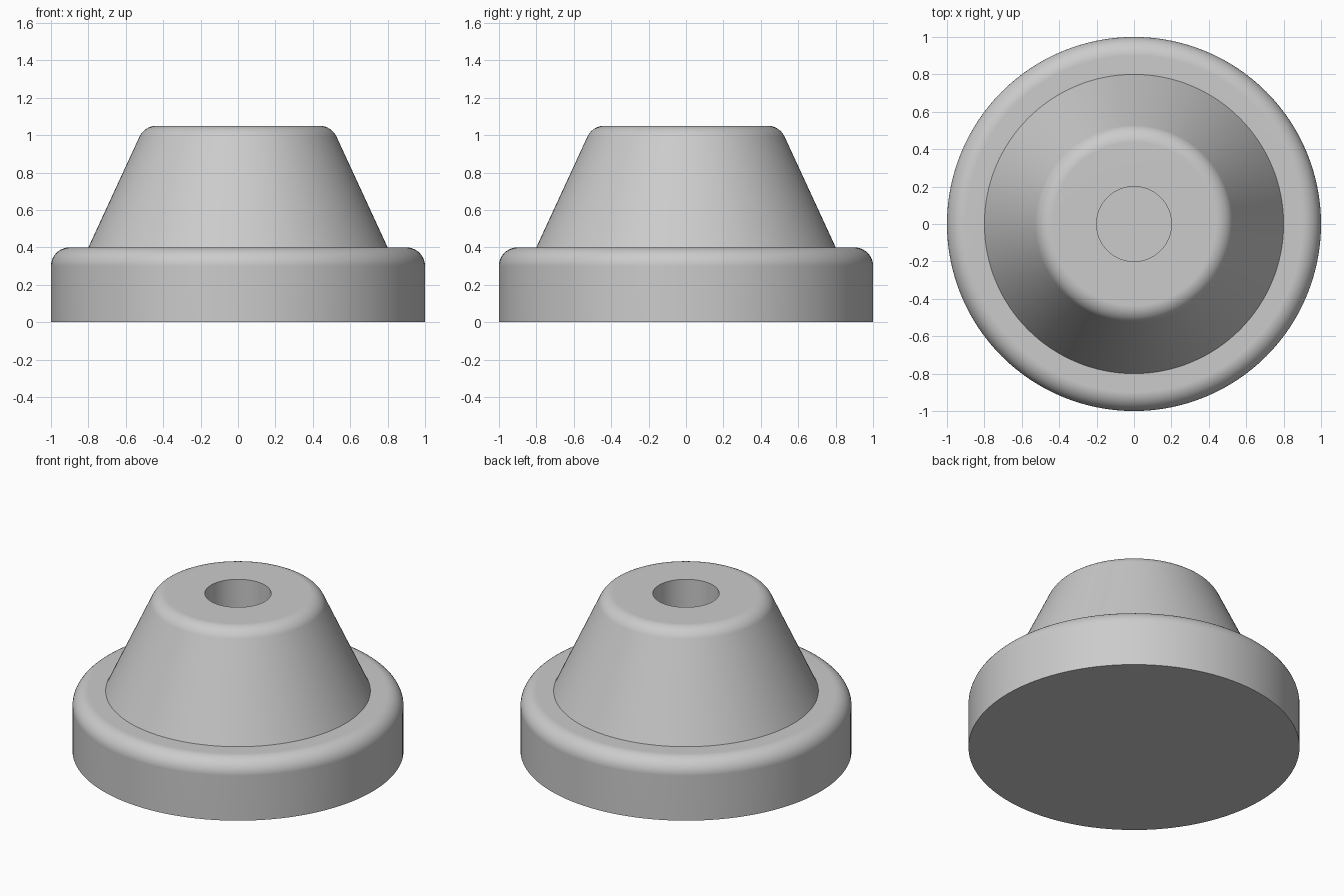
import bpy
import bmesh
import math
from mathutils import Vector

cube = bpy.data.objects.get("Cube")
if cube:
    bpy.data.objects.remove(cube, do_unlink=True)

SEGMENTS = 128
FILLET = 0.1


def fillet(before, corner, after, radius, steps=10):
    """Points of an arc that rounds a profile corner."""
    c = Vector(corner)
    a = (Vector(before) - c).normalized()
    b = (Vector(after) - c).normalized()
    half = a.angle(b) / 2
    centre = c + (a + b).normalized() * radius / math.sin(half)
    start = c + a * radius / math.tan(half) - centre
    end = c + b * radius / math.tan(half) - centre
    sweep = start.angle(end)
    return [tuple(centre + (start * math.sin((1 - t) * sweep) + end * math.sin(t * sweep)) / math.sin(sweep))
            for t in (i / steps for i in range(steps + 1))]


def lathe(name, profile, material):
    """Revolve an (r, z) profile about the vertical axis."""
    bm = bmesh.new()
    verts = [bm.verts.new((r, 0, z)) for r, z in profile]
    edges = [bm.edges.new(pair) for pair in zip(verts, verts[1:])]
    bmesh.ops.spin(bm, geom=verts + edges, cent=(0, 0, 0), axis=(0, 0, 1),
                   angle=math.tau, steps=SEGMENTS)
    bmesh.ops.remove_doubles(bm, verts=bm.verts, dist=0.0001)
    bmesh.ops.recalc_face_normals(bm, faces=bm.faces)
    mesh = bpy.data.meshes.new(name)
    bm.to_mesh(mesh)
    bm.free()
    mesh.materials.append(material)
    obj = bpy.data.objects.new(name, mesh)
    bpy.context.collection.objects.link(obj)
    bpy.ops.object.select_all(action='DESELECT')
    obj.select_set(True)
    bpy.context.view_layer.objects.active = obj
    bpy.ops.object.shade_smooth_by_angle(angle=math.radians(30))
    weighted = obj.modifiers.new("even_shading", 'WEIGHTED_NORMAL')
    weighted.keep_sharp = True
    return obj


grey = bpy.data.materials.new("plain grey")
grey.use_nodes = True
grey.diffuse_color = (0.6, 0.6, 0.6, 1)
grey.node_tree.nodes["Principled BSDF"].inputs["Base Color"].default_value = (0.6, 0.6, 0.6, 1)

# Profile corners: wide base, tapered cone, blind hole in the top
base_bottom, base_corner, cone_foot = (1, 0), (1, 0.4), (0.8, 0.4)
cone_corner, hole_rim, hole_floor = (0.5, 1.05), (0.2, 1.05), (0.2, 0.4)

profile = [(0, 0), base_bottom]
profile += fillet(base_bottom, base_corner, cone_foot, FILLET)
profile += [cone_foot]
profile += fillet(cone_foot, cone_corner, hole_rim, FILLET)
profile += [hole_rim, hole_floor, (0, hole_floor[1])]

lathe("foot_body", profile, grey)
